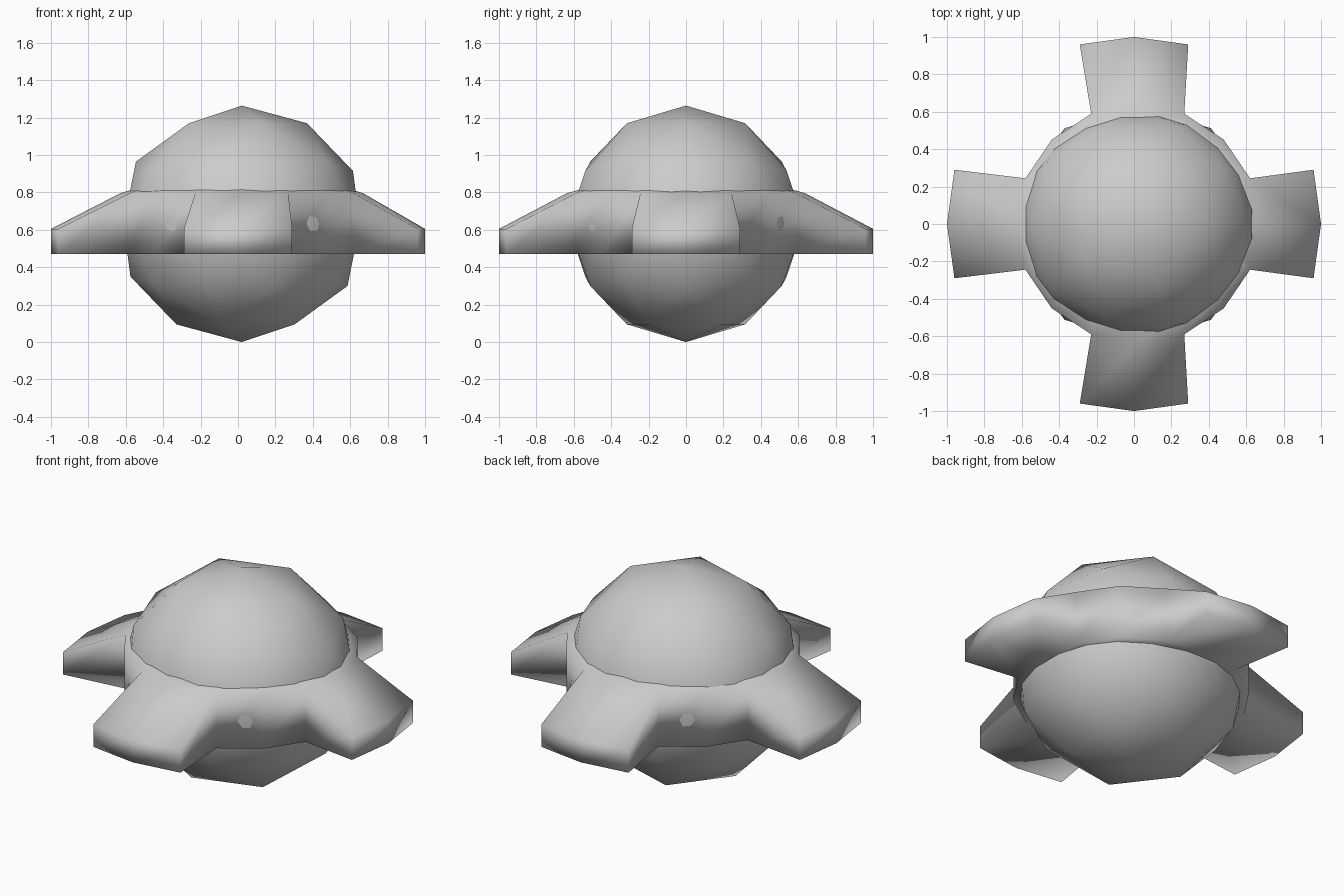
import bpy, bmesh
from math import cos, sin, pi

if "Cube" in bpy.data.objects:
    bpy.data.objects.remove(bpy.data.objects["Cube"])

CX = 0.02  # the dome and ring sit slightly right of the arms' centre


def smooth(ob):
    for p in ob.data.polygons:
        p.use_smooth = True


# Faceted round core
bpy.ops.mesh.primitive_ico_sphere_add(subdivisions=2, radius=1, location=(CX, 0, 0.632))
core = bpy.context.object
core.name = "round_core"
core.scale = (0.665, 0.633, 0.632)
bpy.ops.object.transform_apply(location=False, rotation=False, scale=True)
smooth(core)

# Sixteen-sided collar with four flared arms
bm = bmesh.new()
N = 16


def loop(rx, ry, z):
    return [bm.verts.new((CX + rx * cos(2 * pi * k / N), ry * sin(2 * pi * k / N), z)) for k in range(N)]


bot_in = loop(0.56, 0.54, 0.47)
bot = loop(0.65, 0.638, 0.47)
top = loop(0.65, 0.638, 0.795)
top_in = loop(0.57, 0.55, 0.82)

for k in range(N):
    j = (k + 1) % N
    bm.faces.new((bot_in[k], bot_in[j], bot[j], bot[k]))
    bm.faces.new((top[k], top[j], top_in[j], top_in[k]))
    if k % 4 in (1, 2):  # plain wall between arms
        bm.faces.new((bot[k], bot[j], top[j], top[k]))

# Arms: sloped top, flat underside, slightly pointed end
for arm in range(4):
    a = arm * pi / 2
    ids = [(arm * 4 + d) % N for d in (-1, 0, 1)]
    low, high = [], []
    for r, s in ((0.96, -0.29), (1.0, 0), (0.96, 0.29)):
        x, y = r * cos(a) - s * sin(a), r * sin(a) + s * cos(a)
        low.append(bm.verts.new((x, y, 0.47)))
        high.append(bm.verts.new((x, y, 0.605)))
    for i in range(2):
        p, q = ids[i], ids[i + 1]
        bm.faces.new((high[i], high[i + 1], top[q], top[p]))
        bm.faces.new((low[i], low[i + 1], high[i + 1], high[i]))
        bm.faces.new((bot[p], bot[q], low[i + 1], low[i]))
    bm.faces.new((bot[ids[0]], low[0], high[0], top[ids[0]]))
    bm.faces.new((low[2], bot[ids[2]], top[ids[2]], high[2]))

bmesh.ops.recalc_face_normals(bm, faces=bm.faces)
me = bpy.data.meshes.new("collar_with_arms")
bm.to_mesh(me)
bm.free()
collar = bpy.data.objects.new("collar_with_arms", me)
bpy.context.collection.objects.link(collar)
smooth(collar)
